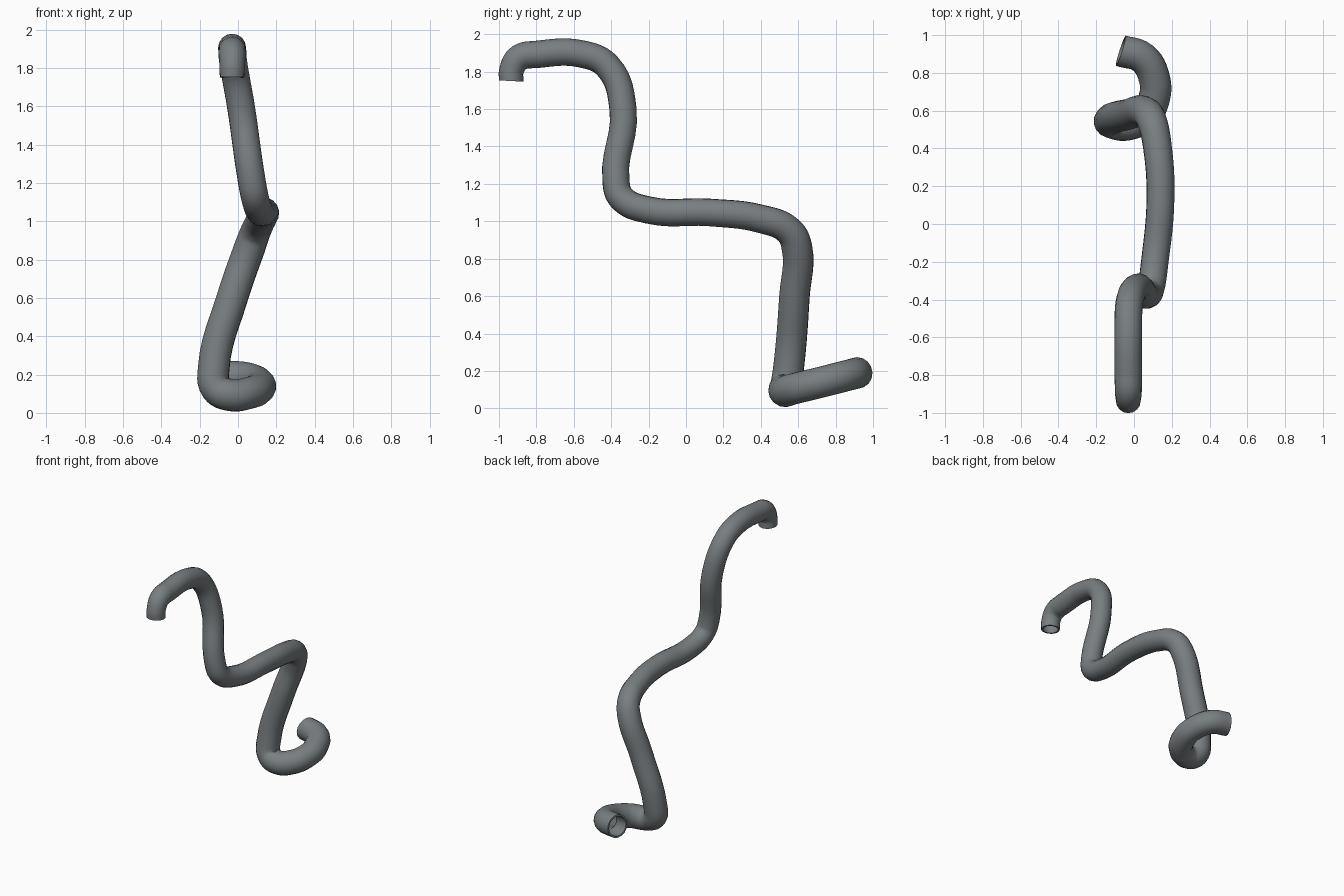
import bpy

cube = bpy.data.objects.get("Cube")
if cube:
    bpy.data.objects.remove(cube, do_unlink=True)

metal = bpy.data.materials.new("dark_grey_metal")
metal.use_nodes = True
colour = (0.19, 0.21, 0.22, 1)
metal.diffuse_color = colour
metal.node_tree.nodes["Principled BSDF"].inputs["Base Color"].default_value = colour

# Centre line of the pipe from the upper mouth to the lower one: x, y, z, radius
path = [
    (-.03, -.935, 1.75, .065), (-.03, -.932, 1.81, .066), (-.03, -.89, 1.875, .071),
    (-.03, -.8, 1.892, .073), (-.03, -.56, 1.895, .073), (-.025, -.42, 1.83, .073),
    (.015, -.337, 1.6, .073), (.07, -.375, 1.22, .073), (.088, -.345, 1.125, .073),
    (.11, -.2, 1.06, .073), (.14, .13, 1.047, .074), (.125, .4, 1.013, .076),
    (.093, .55, .95, .079), (.06, .593, .86, .082), (-.03, .58, .6, .082),
    (-.127, .55, .23, .083), (-.115, .535, .13, .083), (-.04, .525, .093, .084),
    (.055, .57, .103, .084), (.108, .67, .127, .084), (.108, .77, .152, .084),
    (.045, .88, .18, .084), (-.07, .917, .19, .084),
]

# Round tube swept along a smooth path, with open ends
curve = bpy.data.curves.new("pipe", "CURVE")
curve.dimensions = "3D"
curve.resolution_u = 6
curve.bevel_depth = 1
curve.bevel_resolution = 6
curve.use_fill_caps = False
spline = curve.splines.new("BEZIER")
spline.bezier_points.add(len(path) - 1)
for point, (x, y, z, radius) in zip(spline.bezier_points, path):
    point.co = (x, y, z)
    point.radius = radius
    point.handle_left_type = point.handle_right_type = "AUTO"

pipe = bpy.data.objects.new("bent_pipe", curve)
bpy.context.collection.objects.link(pipe)
curve.materials.append(metal)
bpy.ops.object.select_all(action="DESELECT")
pipe.select_set(True)
bpy.context.view_layer.objects.active = pipe
bpy.ops.object.convert(target="MESH")
pipe = bpy.context.object

# Thin wall, grown inwards, with a crisp rim
wall = pipe.modifiers.new("wall", "SOLIDIFY")
wall.thickness = 0.012
wall.offset = -1
bpy.ops.object.modifier_apply(modifier="wall")
bpy.ops.object.shade_smooth_by_angle(angle=0.7)
